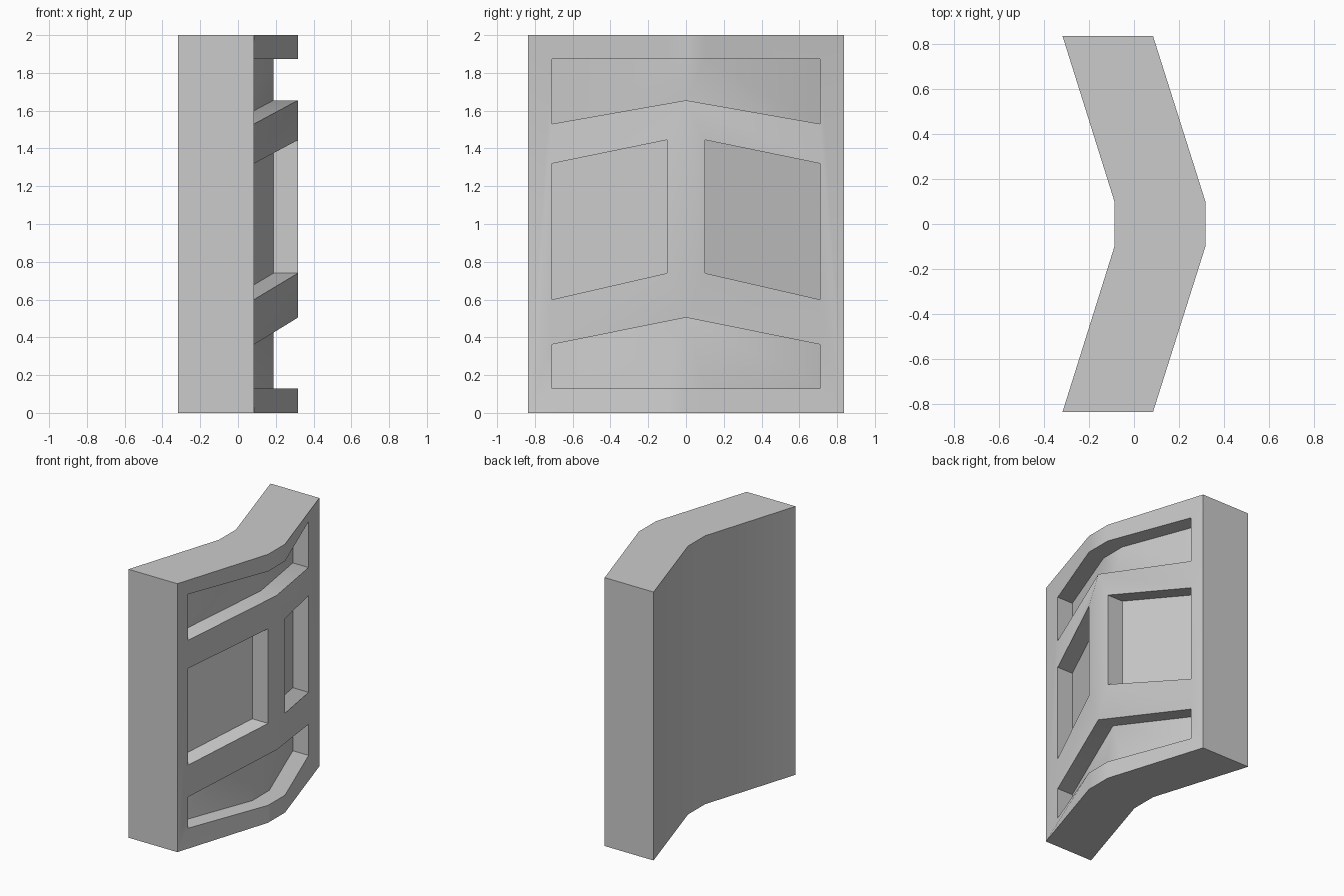
import bpy, bmesh

if "Cube" in bpy.data.objects:
    bpy.data.objects.remove(bpy.data.objects["Cube"])

# Key dimensions: half width, ridge half width, recess side, height
W, R, S, H = 0.836, 0.1, 0.71, 2.0
FRONT_RIDGE, FRONT_SIDE = 0.318, 0.085
BACK_RIDGE, BACK_SIDE = -0.087, -0.318
DEPTH = 0.13

bm = bmesh.new()


def front_x(y):
    return FRONT_RIDGE if y <= R else FRONT_SIDE


def back_x(y):
    return BACK_RIDGE if y <= R else BACK_SIDE


def face(points, side):
    bm.faces.new([bm.verts.new((x, y * side, z)) for x, y, z in points])


def front(points, side, inset=0.0):
    face([(front_x(y) - inset, y, z) for y, z in points], side)


def recess(floors, rim, side):
    """Sunken floor faces plus walls along the rim path."""
    for poly in floors:
        front(poly, side, DEPTH)
    for (y1, z1), (y2, z2) in zip(rim, rim[1:]):
        a, b = front_x(y1), front_x(y2)
        face([(a, y1, z1), (b, y2, z2), (b - DEPTH, y2, z2), (a - DEPTH, y1, z1)], side)


# Corner points (y, z) of the three recesses on one half
t0, t1, t2, t3 = (0, 1.873), (R, 1.873), (S, 1.873), (S, 1.53)
peak_top = (0, 1.655)
m0, m1, m2, m3 = (R, 1.445), (S, 1.32), (S, 0.60), (R, 0.74)
peak_low = (0, 0.505)
b0, b1, b2, b3 = (S, 0.362), (S, 0.13), (R, 0.13), (0, 0.13)

for side in (1, -1):
    # Raised frame: borders, two chevron bars and the centre post
    front([(0, H), (R, H), t1, t0], side)
    front([(R, H), (W, H), t2, t1], side)
    front([(W, H), (W, 0), b1, b0, m2, m1, t3, t2], side)
    front([(W, 0), (R, 0), b2, b1], side)
    front([(R, 0), (0, 0), b3, b2], side)
    front([peak_top, t3, m1, m0], side)
    front([m3, m2, b0, peak_low], side)
    front([peak_top, m0, m3, peak_low], side)

    # Recesses: top, middle, bottom
    recess([[t0, t1, peak_top], [t1, t2, t3, peak_top]], [t0, t1, t2, t3, peak_top], side)
    recess([[m0, m1, m2, m3]], [m0, m1, m2, m3, m0], side)
    recess([[peak_low, b2, b3], [peak_low, b0, b1, b2]], [peak_low, b0, b1, b2, b3], side)

    # Back, top and bottom of the bent slab
    for y1, y2 in ((0, R), (R, W)):
        face([(back_x(y1), y1, 0), (back_x(y2), y2, 0), (back_x(y2), y2, H), (back_x(y1), y1, H)], side)
        for z in (0, H):
            face([(back_x(y1), y1, z), (back_x(y2), y2, z),
                  (front_x(y2), y2, z), (front_x(y1), y1, z)], side)
    # End face
    face([(BACK_SIDE, W, 0), (FRONT_SIDE, W, 0), (FRONT_SIDE, W, H), (BACK_SIDE, W, H)], side)

bmesh.ops.remove_doubles(bm, verts=bm.verts, dist=0.0005)
bmesh.ops.recalc_face_normals(bm, faces=bm.faces)

mesh = bpy.data.meshes.new("armor_panel")
bm.to_mesh(mesh)
bm.free()
panel = bpy.data.objects.new("armor_panel", mesh)
bpy.context.collection.objects.link(panel)
bpy.context.view_layer.objects.active = panel
panel.select_set(True)
bpy.ops.object.shade_smooth_by_angle(angle=0.52)
